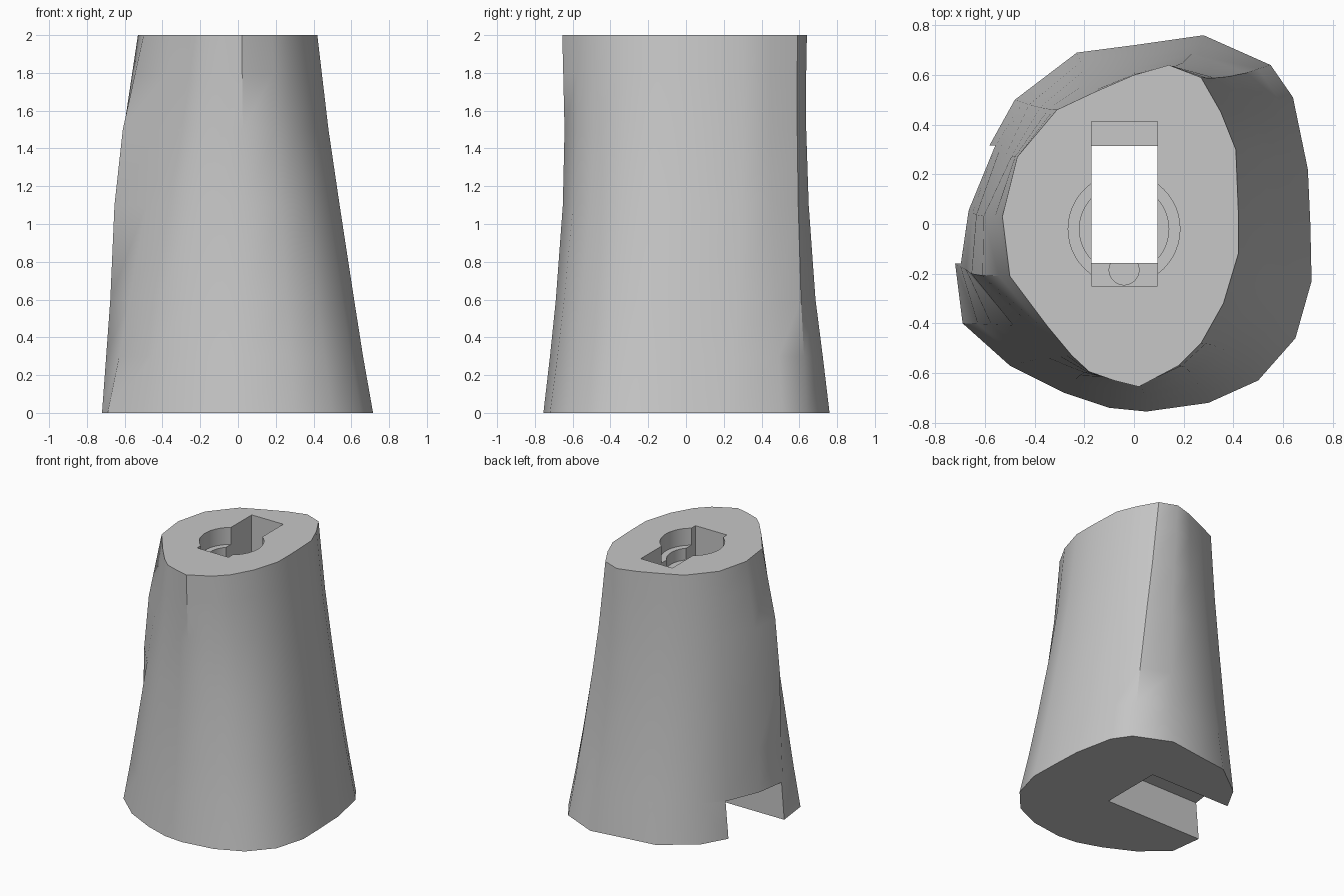
import bpy
import bmesh
from mathutils import Vector

cube = bpy.data.objects.get("Cube")
if cube:
    bpy.data.objects.remove(cube, do_unlink=True)

# Single grey material
grey = bpy.data.materials.new("plain grey")
grey.use_nodes = True
colour = (0.57, 0.57, 0.57, 1.0)
grey.diffuse_color = colour
grey.node_tree.nodes["Principled BSDF"].inputs["Base Color"].default_value = colour

# Matching outlines of the base and the top, counter-clockwise from the front
base_outline = [
    (.05, -.755), (.3, -.72), (.5, -.63), (.65, -.46), (.715, -.23),
    (.71, 0), (.7, .22), (.64, .51), (.55, .64), (.28, .76),
    (0, .72), (-.23, .69), (-.48, .5), (-.58, .32), (-.68, .06),
    (-.72, -.16), (-.69, -.4), (-.5, -.57), (-.28, -.68), (-.1, -.74)]
top_outline = [
    (.02, -.655), (.18, -.57), (.27, -.48), (.36, -.32), (.42, -.12),
    (.42, .05), (.41, .3), (.35, .45), (.27, .59), (.14, .64),
    (0, .6), (-.15, .535), (-.31, .46), (-.47, .27), (-.53, .03),
    (-.5, -.21), (-.35, -.41), (-.25, -.53), (-.18, -.595), (-.08, -.63)]

# How far each side has moved from base to top at each height:
# height, left (-x), right (+x), front (-y), back (+y)
levels = [
    (0, 0, 0, 0, 0),
    (.3, .1, .18, .35, .3),
    (.6, .2, .34, .66, .62),
    (1.1, .3, .6, 1.03, .92),
    (1.5, .5, .8, 1.12, 1.03),
    (1.8, .8, .92, 1.05, 1.03),
    (2, 1, 1, 1, 1)]


def mesh_object(name, bm):
    """Turn a bmesh into a linked object."""
    bmesh.ops.recalc_face_normals(bm, faces=bm.faces)
    mesh = bpy.data.meshes.new(name)
    bm.to_mesh(mesh)
    bm.free()
    obj = bpy.data.objects.new(name, mesh)
    bpy.context.collection.objects.link(obj)
    mesh.materials.append(grey)
    return obj


def ring_point(base, top, level):
    """Blend one outline point; the rounded corners taper more evenly."""
    z, left, right, front, back = level
    (bx, by), (tx, ty) = base, top
    along_x = left if bx < 0 and abs(by) < .25 else right
    along_y = front if by < 0 else back
    if -.73 < by < 0 or (by > 0 and bx <= 0):
        along_y = (along_y + right) / 2
    return (bx + (tx - bx) * along_x, by + (ty - by) * along_y, z)


def loft(name):
    """Skin the outlines from base to top and cap both ends."""
    bm = bmesh.new()
    rings = [[bm.verts.new(ring_point(base, top, level))
              for base, top in zip(base_outline, top_outline)]
             for level in levels]
    count = len(base_outline)
    for low, high in zip(rings, rings[1:]):
        for i in range(count):
            j = (i + 1) % count
            bm.faces.new((low[i], low[j], high[j], high[i]))
    bm.faces.new(rings[0][::-1])
    bm.faces.new(rings[-1])
    return mesh_object(name, bm)


def box(name, low, high):
    bm = bmesh.new()
    bmesh.ops.create_cube(bm, size=1)
    low, high = Vector(low), Vector(high)
    for v in bm.verts:
        v.co = (low + high) / 2 + v.co * (high - low)
    return mesh_object(name, bm)


def cylinder(name, x, y, radius, bottom, top):
    bm = bmesh.new()
    bmesh.ops.create_cone(bm, cap_ends=True, segments=48, radius1=radius,
                          radius2=radius, depth=top - bottom)
    bmesh.ops.translate(bm, verts=bm.verts, vec=(x, y, (top + bottom) / 2))
    return mesh_object(name, bm)


def cut(target, cutter):
    """Subtract the cutter and discard it."""
    bpy.context.view_layer.objects.active = target
    mod = target.modifiers.new(cutter.name, 'BOOLEAN')
    mod.operation = 'DIFFERENCE'
    mod.solver = 'EXACT'
    mod.object = cutter
    bpy.ops.object.modifier_apply(modifier=mod.name)
    bpy.data.objects.remove(cutter, do_unlink=True)


body = loft("tapered_body")

# Stepped round recess in the top
cut(body, cylinder("wide_recess", -.04, -.02, .225, 1.87, 2.2))
cut(body, cylinder("narrow_recess", -.04, -.02, .18, 1.78, 2.1))

# Long slot, narrowing to an opening above the side notch
cut(body, box("upper_slot", (-.172, -.25, .4), (.095, .412, 2.3)))
cut(body, box("lower_slot", (-.172, -.157, .2), (.095, .314, .6)))
cut(body, cylinder("small_hole", -.04, -.185, .06, .33, .5))
cut(body, box("side_notch", (-1, -.16, -.1), (.097, .317, .28)))

# Smooth skin with crisp edges
bpy.ops.object.select_all(action='DESELECT')
body.select_set(True)
bpy.context.view_layer.objects.active = body
bpy.ops.object.shade_smooth_by_angle(angle=.6)
